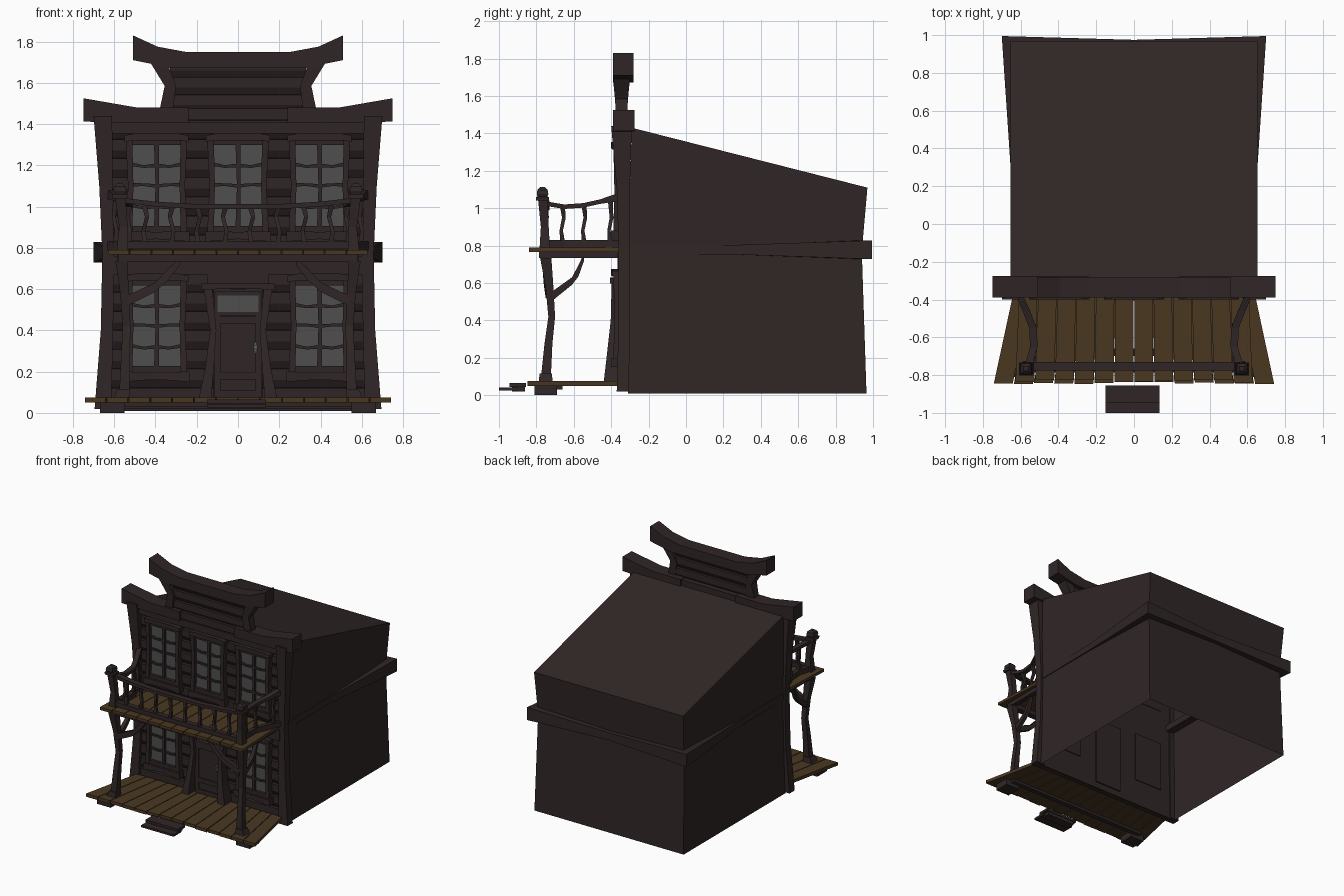
import bpy, bmesh, math, random

if "Cube" in bpy.data.objects:
    bpy.data.objects.remove(bpy.data.objects["Cube"])

random.seed(4)


def material(name, rgb):
    m = bpy.data.materials.new(name)
    m.diffuse_color = (*rgb, 1)
    m.use_nodes = True
    m.node_tree.nodes["Principled BSDF"].inputs["Base Color"].default_value = m.diffuse_color
    return m


BROWN = material("dark brown wood", (0.030, 0.0195, 0.0195))
GOLD = material("golden brown planks", (0.068, 0.039, 0.0155))
GLASS = material("grey glass", (0.078, 0.078, 0.078))
METAL = material("dull metal", (0.11, 0.12, 0.115))


def loft(name, sections, mat=BROWN, start=True, end=True, ring=False):
    """Skin a list of equal-length closed point loops."""
    bm = bmesh.new()
    rows = [[bm.verts.new(p) for p in s] for s in sections]
    n = len(rows[0])
    pairs = list(zip(rows, rows[1:])) + ([(rows[-1], rows[0])] if ring else [])
    for a, b in pairs:
        for i in range(n):
            j = (i + 1) % n
            bm.faces.new((a[i], a[j], b[j], b[i]))
    if start and not ring:
        bm.faces.new(rows[0][::-1])
    if end and not ring:
        bm.faces.new(rows[-1])
    bmesh.ops.recalc_face_normals(bm, faces=bm.faces)
    me = bpy.data.meshes.new(name)
    bm.to_mesh(me)
    bm.free()
    me.materials.append(mat)
    ob = bpy.data.objects.new(name, me)
    bpy.context.collection.objects.link(ob)
    return ob


def sweep(name, axis, pts, mat=BROWN):
    """Rectangular bar along an axis; pts are (x, y, z, size1, size2)."""
    u, v = [i for i in range(3) if i != "xyz".index(axis)]
    secs = []
    for *c, a, b in pts:
        loop = []
        for su, sv in ((-1, -1), (1, -1), (1, 1), (-1, 1)):
            p = list(c)
            p[u] += su * a / 2
            p[v] += sv * b / 2
            loop.append(p)
        secs.append(loop)
    return loft(name, secs, mat)


def box(name, x0, x1, y0, y1, z0, z1, mat=BROWN):
    x0, x1 = sorted((x0, x1))
    c = ((x0 + x1) / 2, (y0 + y1) / 2)
    return sweep(name, "z", [(*c, z, x1 - x0, y1 - y0) for z in (z0, z1)], mat)


def outline(name, xz, y0, y1, mat=BROWN):
    """Front outline extruded in depth."""
    return loft(name, [[(x, y, z) for x, z in xz] for y in (y0, y1)], mat)


def siding(name, half, z0, z1, yf, yb, depth, both=False):
    """Lapped boards with an undercut below each one."""
    n = round((z1 - z0) / 0.092)
    h = (z1 - z0) / n
    prof = []
    for i in range(n):
        z = z0 + i * h
        prof += [(0, z), (1, z + 0.4 * h), (1, z + 0.98 * h)]
    front = [(yf - depth * d, z) for d, z in prof]
    back = [(yb + depth * d, z) for d, z in prof] if both else [(yb, z0), (yb, z1)]
    loop = front + back[::-1]
    return loft(name, [[(s * half, y, z) for y, z in loop] for s in (-1, 1)])


# House shell, open underneath, sloped roof
def ring(hx, yf, yb, zf, zb):
    return [(-hx, yf, zf), (hx, yf, zf), (hx, yb, zb), (-hx, yb, zb)]


loft("house_shell", [ring(.655, -.31, .965, .01, .01), ring(.64, -.31, .94, .77, .77),
                     ring(.655, -.29, .97, 1.43, 1.11)], start=False)

# Belt band around sides and back, swelling at the corners
belt = []
for x, y, h, nx, ny in ((-.645, -.31, .025, 1, 0), (-.65, .25, .025, 1, 0), (-.70, .995, .05, 1, -1),
                        (0, .975, .03, 0, -1), (.70, .995, .05, -1, -1), (.65, .25, .025, -1, 0),
                        (.645, -.31, .025, -1, 0)):
    xi, yi = x + nx * .07, y + ny * .07
    belt.append([(x, y, .778 - h), (x, y, .778 + h), (xi, yi, .778 + h), (xi, yi, .778 - h)])
loft("belt_band", belt)

# Front siding and the false front above
siding("front_siding", .63, .03, 1.42, -.325, -.312, .022)
siding("false_front_boards", .33, 1.46, 1.71, -.345, -.335, .018, both=True)
box("front_skirt", -.66, .66, -.365, -.312, .02, .05)
box("front_top_beam", -.62, .62, -.37, -.31, 1.355, 1.41)
box("front_middle_beam", -.62, .62, -.365, -.31, .67, .76)
box("cornice_middle", -.25, .25, -.375, -.285, 1.42, 1.475)
top = [(-.51, 1.83), (-.39, 1.775), (-.245, 1.748)]
low = [(-.33, 1.672), (-.41, 1.69), (-.51, 1.71)]
outline("crown_beam", top + [(-x, z) for x, z in top[::-1]] + [(-x, z) for x, z in low[::-1]] + low, -.39, -.28)

for s in (-1, 1):
    side = "left" if s < 0 else "right"
    sweep(side + "_corner_column", "z", [(s * .655, -.338, .02, .08, .065), (s * .635, -.33, .40, .06, .06),
          (s * .63, -.33, .77, .055, .06), (s * .64, -.335, 1.1, .065, .07), (s * .655, -.345, 1.44, .09, .11)])
    outline(side + "_cornice", [(s * x, z) for x, z in ((.24, 1.405), (.24, 1.48), (.49, 1.48), (.75, 1.525), (.75, 1.412), (.49, 1.405))], -.39, -.275)
    sweep(side + "_false_front_post", "z", [(s * .347, -.345, 1.47, .065, .055), (s * .328, -.345, 1.585, .055, .07),
                                            (s * .38, -.345, 1.69, .08, .09)])


# Windows: glass, frame, glazing bars, header and sill
def window(tag, cx, z0, z1):
    w = .125
    box(tag + "_glass", cx - w, cx + w, -.358, -.35, z0, z1, GLASS)
    box(tag + "_inner_panel", cx - w, cx + w, -.309, -.302, z0, z1)
    zm = (z0 + z1) / 2
    for s in (-1, 1):
        sweep(tag + "_jamb", "z", [(cx + s * (w + .008), -.358, z0 - .02, .032, .06), (cx + s * w, -.358, zm, .026, .05),
                                   (cx + s * (w + .008), -.358, z1 + .02, .032, .06)])
    sweep(tag + "_mullion", "z", [(cx, -.36, z0, .024, .03), (cx + .004, -.36, zm, .018, .03), (cx, -.36, z1, .024, .03)])
    for i in range(1, 4):
        z = z0 + (z1 - z0) * i / 4
        t = .006 * (1 if i % 2 else -1)
        sweep(tag + "_bar", "x", [(cx - w, -.36, z + .006, .024, .018), (cx - w / 2, -.36, z - t, .024, .013),
              (cx, -.36, z, .024, .018), (cx + w / 2, -.36, z - t, .024, .013), (cx + w, -.36, z + .006, .024, .018)])
    for z, h in ((z0 - .008, .03), (z1 + .01, .025)):
        box(tag + "_rail", cx - w, cx + w, -.38, -.33, z - h / 2, z + h / 2)
    sweep(tag + "_header", "x", [(cx - .155, -.365, z1 + .03, .06, .03), (cx - .1, -.365, z1 + .038, .07, .034),
                                 (cx + .1, -.365, z1 + .038, .07, .034), (cx + .155, -.365, z1 + .03, .06, .03)])
    sweep(tag + "_sill", "x", [(cx - .16, -.365, z0 - .045, .07, .05), (cx, -.365, z0 - .04, .06, .035),
                               (cx + .16, -.365, z0 - .045, .07, .05)])


for i, x in enumerate((-.395, 0, .395)):
    window("upper_window_%d" % i, x, .90, 1.30)
for i, x in enumerate((-.395, .395)):
    window("lower_window_%d" % i, x, .22, .62)

# Door with glazed light, panel, flared surround and handle
box("door", -.118, .118, -.365, -.30, .06, .60)
box("door_light", -.10, .10, -.374, -.366, .49, .57, GLASS)
for z in (.48, .58):
    box("door_light_rail", -.11, .11, -.38, -.36, z - .01, z + .01)
for s in (-1, 1):
    box("door_stile", s * .085, s * .115, -.374, -.36, .07, .49)
    box("door_light_stile", s * .10, s * .115, -.38, -.36, .48, .58)
    sweep("door_surround_post", "z", [(s * .16, -.39, .07, .06, .10), (s * .138, -.385, .22, .042, .075),
          (s * .12, -.375, .40, .03, .055), (s * .145, -.37, .60, .042, .055)])
for z in (.09, .18, .45):
    box("door_rail", -.09, .09, -.374, -.36, z - .018, z + .018)
sweep("door_header", "x", [(-.18, -.37, .612, .07, .03), (0, -.37, .616, .07, .026), (.18, -.37, .612, .07, .03)])
box("door_lintel_plate", -.15, .15, -.36, -.32, .62, .67)
box("handle_plate", .076, .094, -.382, -.374, .29, .345, METAL)
for z in (.305, .335):
    box("door_knob", .077, .093, -.40, -.38, z - .008, z + .008, METAL)

# Porch and balcony planks
def deck(name, n, back, front, yb, yf, z, h):
    for i in range(n):
        u, w = (2 * i + 1) / n - 1, 2 / n - .008
        sweep(name, "y", [(u * back, yb, z, w * back, h), (u * front, yf + random.uniform(-.008, .008), z, w * front, h)], GOLD)


deck("porch_plank", 14, .64, .745, -.36, -.84, .0625, .025)
deck("balcony_plank", 12, .61, .63, -.36, -.832, .778, .022)
box("porch_joist", -.62, .62, -.70, -.66, .03, .05)
box("balcony_front_beam", -.58, .58, -.785, -.735, .733, .767)
box("step_tread_upper", -.15, .135, -.945, -.855, .045, .065)
box("step_tread_lower", -.15, .135, -1.0, -.90, .026, .042)
box("step_riser", -.13, .115, -.93, -.86, .02, .045)


def baluster(name, x, y, z1, t):
    sweep(name, "z", [(x, y, .82, .026, .026), (x + t, y - t, .88, .018, .018),
                      (x - t, y + t, .95, .02, .02), (x + t / 2, y, z1, .026, .026)])


# Posts, braces and side railings, mirrored
for s in (-1, 1):
    box("post_foot", s * .55, s * .67, -.81, -.69, 0, .05)
    sweep("post_base", "z", [(s * .565, -.75, .075, .075, .075), (s * .555, -.75, .115, .06, .065)])
    sweep("porch_post", "z", [(s * .55, -.748, .11, .05, .052), (s * .545, -.735, .28, .042, .042),
          (s * .54, -.718, .42, .038, .036), (s * .55, -.73, .58, .042, .042), (s * .565, -.75, .735, .058, .06)])
    sweep("front_brace", "x", [(s * .535, -.735, .545, .03, .05), (s * .40, -.745, .61, .03, .045),
          (s * .335, -.75, .675, .03, .055), (s * .28, -.755, .735, .03, .035)])
    sweep("side_brace", "y", [(s * .55, -.715, .53, .03, .05), (s * .55, -.61, .61, .03, .04),
          (s * .55, -.575, .665, .03, .06), (s * .55, -.545, .74, .03, .04)])
    sweep("balcony_post", "z", [(s * .56, -.755, .79, .055, .055), (s * .555, -.755, .9, .042, .042),
          (s * .57, -.765, 1.04, .05, .05)])
    sweep("post_cap", "z", [(s * .57, -.767, 1.04, .075, .07), (s * .572, -.767, 1.06, .075, .07),
          (s * .572, -.767, 1.062, .05, .05), (s * .572, -.767, 1.075, .062, .062),
          (s * .572, -.767, 1.098, .055, .055), (s * .572, -.767, 1.112, .025, .025)])
    curve = ((.56, -.755, 1.025), (.53, -.65, 1.008), (.535, -.55, 1.015), (.57, -.46, 1.035), (.615, -.36, 1.06))
    sweep("side_top_rail", "y", [(s * x, y, z, .04, .024 + .02 * (y > -.4)) for x, y, z in curve])
    sweep("side_bottom_rail", "y", [(s * x, y, .81, .035, .04) for x, y, z in curve])
    box("balcony_side_beam", s * .545, s * .585, -.77, -.34, .735, .767)
    for x, y, z in ((.53, -.66, 1.005), (.535, -.545, 1.01), (.595, -.405, 1.045)):
        baluster("side_baluster", s * x, y, z, .007)

# Front railing
sweep("front_top_rail", "x", [(x, -.752, z, .045, .024) for x, z in
      ((-.56, 1.03), (-.40, 1.012), (-.2, 1.0), (.2, 1.0), (.40, 1.012), (.56, 1.03))])
sweep("front_bottom_rail", "x", [(x, -.752, .812, .04, .035) for x in (-.56, .56)])
for i in range(8):
    x = -.45 + i * .9 / 7
    baluster("front_baluster", x, -.752, 1.0 + .05 * x * x, .009 if i % 2 else -.009)
